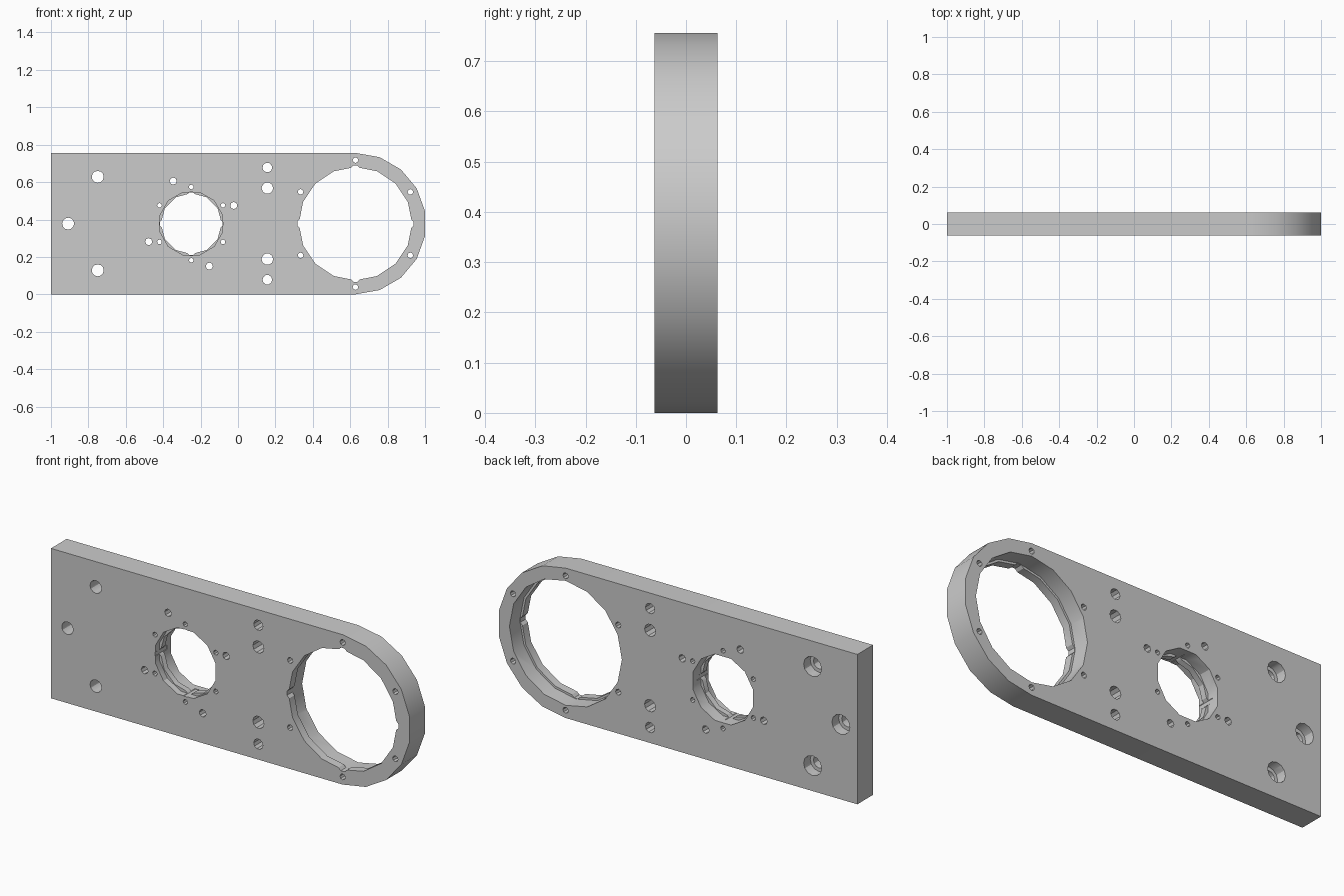
import bpy
import bmesh
from math import cos, sin, pi, radians
from mathutils import Vector

cube = bpy.data.objects.get("Cube")
if cube:
    bpy.data.objects.remove(cube, do_unlink=True)

HALF = 0.0625            # half of the plate thickness
MID = 0.378              # height of the centre line
R_END = 0.378            # radius of the rounded end
BIG_X, SMALL_X = 0.628, -0.25
OUT = 0.1                # cutters run past the plate to this depth

metal = bpy.data.materials.new("plain grey metal")
metal.use_nodes = True
grey = (0.6, 0.6, 0.6, 1)
metal.diffuse_color = grey
metal.node_tree.nodes["Principled BSDF"].inputs["Base Color"].default_value = grey


def ring(x, z, r, sides, start=0.0):
    """Regular polygon in the x-z plane."""
    angles = [start + 2 * pi * i / sides for i in range(sides)]
    return [(x + r * cos(a), z + r * sin(a)) for a in angles]


def polar(x, r, degrees):
    """Point around a bore centre on the centre line."""
    a = radians(degrees)
    return x + r * cos(a), MID + r * sin(a)


def prisms(name, shapes):
    """One object from several (outline, y0, y1) prisms."""
    bm = bmesh.new()
    for outline, y0, y1 in shapes:
        face = bm.faces.new([bm.verts.new((x, y0, z)) for x, z in outline])
        result = bmesh.ops.extrude_face_region(bm, geom=[face])
        moved = [v for v in result["geom"] if isinstance(v, bmesh.types.BMVert)]
        bmesh.ops.translate(bm, verts=moved, vec=Vector((0, y1 - y0, 0)))
    bmesh.ops.recalc_face_normals(bm, faces=bm.faces)
    mesh = bpy.data.meshes.new(name)
    bm.to_mesh(mesh)
    bm.free()
    mesh.materials.append(metal)
    obj = bpy.data.objects.new(name, mesh)
    bpy.context.collection.objects.link(obj)
    return obj


def cut(target, name, shapes):
    """Subtract a set of separate prisms from the target."""
    cutter = prisms(name, shapes)
    cutter.hide_render = True
    mod = target.modifiers.new(name, 'BOOLEAN')
    mod.operation = 'DIFFERENCE'
    mod.solver = 'EXACT'
    mod.object = cutter
    bpy.context.view_layer.objects.active = target
    bpy.ops.object.modifier_apply(modifier=mod.name)
    bpy.data.objects.remove(cutter, do_unlink=True)


# Plate with one square end and one rounded end
outline = [(-1, MID + R_END), (-1, 0)]
outline += [polar(BIG_X, R_END, a) for a in range(-90, 91, 20)]
plate = prisms("mounting_plate", [(outline, -HALF, HALF)])

# Through holes: two bores, bolt circles and mounting holes
through = [ring(BIG_X, MID, 0.303, 16), ring(SMALL_X, MID, 0.163, 12)]
for k in range(6):
    angle = 30 + 60 * k
    through.append(ring(*polar(BIG_X, 0.339, angle), 0.015, 8))
    through.append(ring(*polar(SMALL_X, 0.196, angle), 0.0125, 8))
for k in range(4):
    through.append(ring(*polar(SMALL_X, 0.247, 23 + 90 * k), 0.019, 8))
for side in (-1, 1):
    through.append(ring(0.157, MID + side * 0.3, 0.026, 10))
    through.append(ring(0.157, MID + side * 0.19, 0.031, 10))
screws = [(-0.75, MID + 0.25), (-0.75, MID - 0.25), (-0.908, MID)]
through += [ring(x, z, 0.032, 12) for x, z in screws]
cut(plate, "through_holes", [(s, -OUT, OUT) for s in through])

# Recesses: stepped bores and screw head pockets on the back
recesses = [
    (ring(BIG_X, MID, 0.314, 16), -0.02, OUT),
    (ring(SMALL_X, MID, 0.173, 12, pi / 12), -OUT, -0.03),
    (ring(SMALL_X, MID, 0.173, 12, pi / 12), 0.0, OUT),
]
recesses += [(ring(x, z, 0.05, 12), 0.01, OUT) for x, z in screws]
cut(plate, "recesses", recesses)

# Four small notches through the lip of each bore
notches = []
for k in range(4):
    for x, r, size in ((BIG_X, 0.285, 0.028), (SMALL_X, 0.147, 0.024)):
        notches.append((ring(*polar(x, r, 90 * k), size, 8, pi / 8), -OUT, 0.03))
cut(plate, "notches", notches)

# Smooth rounded end, sharp rims
bpy.ops.object.select_all(action='DESELECT')
plate.select_set(True)
bpy.context.view_layer.objects.active = plate
bpy.ops.object.shade_smooth_by_angle(angle=radians(30))
